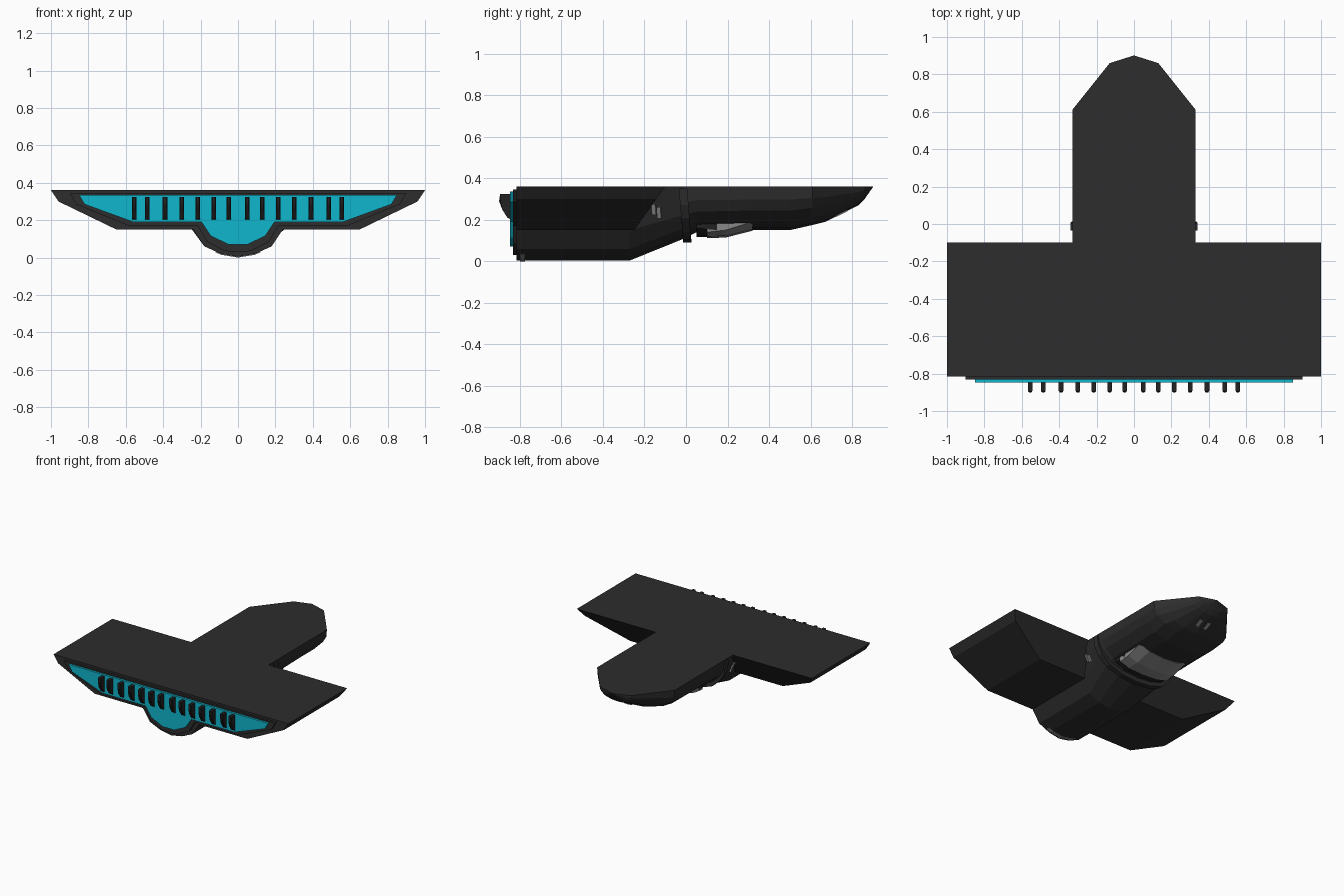
import bpy, bmesh, math
from mathutils import Vector

if "Cube" in bpy.data.objects:
    bpy.data.objects.remove(bpy.data.objects["Cube"])

TOP = 0.36


def material(name, rgb):
    m = bpy.data.materials.new(name)
    m.diffuse_color = (*rgb, 1)
    m.use_nodes = True
    m.node_tree.nodes["Principled BSDF"].inputs["Base Color"].default_value = m.diffuse_color
    return m


CHARCOAL = material("charcoal", (0.026, 0.026, 0.026))
BLACK = material("soft black", (0.016, 0.016, 0.016))
CYAN = material("cyan", (0.005, 0.47, 0.61))
GREY = material("mid grey", (0.25, 0.25, 0.25))


def finish(bm, name, mat):
    bmesh.ops.recalc_face_normals(bm, faces=bm.faces)
    me = bpy.data.meshes.new(name)
    bm.to_mesh(me)
    bm.free()
    me.materials.append(mat)
    ob = bpy.data.objects.new(name, me)
    bpy.context.collection.objects.link(ob)
    return ob


def loft(name, rings, mat):
    """Skin a list of equal-length closed rings and cap both ends."""
    bm = bmesh.new()
    vs = [[bm.verts.new(p) for p in r] for r in rings]
    n = len(vs[0])
    for a, b in zip(vs, vs[1:]):
        for i in range(n):
            j = (i + 1) % n
            bm.faces.new((a[i], a[j], b[j], b[i]))
    bm.faces.new(vs[0])
    bm.faces.new(vs[-1])
    return finish(bm, name, mat)


def mirrored(half):
    """Half outline from the outer top to the centre -> full outline."""
    return half + [(-x, z) for x, z in reversed(half) if x > 1e-6]


def ring(half, y):
    return [(x, y, z) for x, z in mirrored(half)]


def extrude(name, half, y0, y1, mat):
    return loft(name, [ring(half, y0), ring(half, y1)], mat)


def plate(name, loc, size, normal, mat):
    """Thin plate lying on a surface with the given normal."""
    bm = bmesh.new()
    bmesh.ops.create_cube(bm, size=1)
    bmesh.ops.scale(bm, vec=size, verts=bm.verts)
    ob = finish(bm, name, mat)
    ob.location = loc
    ob.rotation_euler = Vector(normal).to_track_quat('Z', 'Y').to_euler()
    return ob


# wide nozzle: flat top, bevelled ends, sloping back
wing = [(1.0, TOP), (0.96, 0.30), (0.65, 0.15), (0.2, 0.15)]
back = [(x, -0.10 - (TOP - z) * 0.71, z) for x, z in mirrored(wing)]
loft("nozzle_wing", [ring(wing, -0.815), back], CHARCOAL)

# keel, neck and body in one skin
keel = [(0.33, TOP), (0.275, 0.26), (0.24, 0.15), (0.18, 0.06), (0.09, 0.02), (0, 0.004)]
SECTION = [(1, 0), (0.985, 0.3), (0.9, 0.55), (0.7, 0.8), (0.38, 0.95), (0, 1)]


def body(w, d, top=TOP):
    return [(u * w, top - v * d) for u, v in SECTION]


stations = [(-0.02, 0.33, 0.255), (0.05, 0.33, 0.22), (0.32, 0.33, 0.21), (0.50, 0.33, 0.21),
            (0.61, 0.33, 0.185), (0.67, 0.282, 0.17), (0.83, 0.154, 0.09),
            (0.86, 0.13, 0.06), (0.90, 0.004, 0.003)]
rings = [ring(keel, -0.815), ring(keel, -0.27)]
rings += [ring(body(w, d), y) for y, w, d in stations]
loft("keel_and_body", rings, CHARCOAL)

# collar round the neck
collar = body(0.34, 0.26, 0.35)
loft("neck_collar", [[(x, y + 0.08 * (TOP - z), z) for x, y, z in ring(collar, yy)]
                     for yy in (-0.035, 0.005)], CHARCOAL)

# front flange and coloured intake plate
flange = [(0.90, 0.345), (0.865, 0.285), (0.585, 0.17), (0.215, 0.17),
          (0.165, 0.085), (0.07, 0.035), (0, 0.03)]
extrude("intake_flange", flange, -0.832, -0.81, CHARCOAL)
intake = [(0.85, 0.335), (0.82, 0.285), (0.56, 0.19), (0.195, 0.19),
          (0.145, 0.115), (0.05, 0.07), (0, 0.07)]
extrude("intake_plate", intake, -0.848, -0.83, CYAN)

# row of comb teeth across the intake
tooth = [(-0.84, 0.325), (-0.895, 0.325), (-0.90, 0.29), (-0.885, 0.25), (-0.86, 0.21), (-0.84, 0.20)]
for x in (0.05, 0.13, 0.215, 0.30, 0.39, 0.485, 0.555):
    for s in (-1, 1):
        loft("comb_tooth", [[(s * x + dx, y if abs(dx) < 0.01 else max(y, -0.892), z) for y, z in tooth]
                            for dx in (-0.0125, -0.007, 0.007, 0.0125)], BLACK)

# release pad under the body: dark front wedge and grey sloping rear
def pad(y, z_low, z_side):
    return ring([(0.21, 0.23), (0.21, z_side), (0.13, z_low + 0.008), (0, z_low)], y)


loft("release_pad_front", [pad(0.05, 0.118, 0.16), pad(0.15, 0.115, 0.15)], BLACK)
loft("release_pad", [pad(0.10, 0.112, 0.14), pad(0.19, 0.114, 0.15), pad(0.32, 0.147, 0.19)], GREY)

# small grey inlays on neck, tail and keel
for s in (-1, 1):
    for y, z in ((-0.155, 0.25), (-0.13, 0.235)):
        x = 0.297 + 0.24 * (y + 0.15) + 0.35 * (z - 0.25)
        plate("neck_inlay", (s * x, y, z), (0.02, 0.055, 0.012), (s, -0.24, -0.35), GREY)
    plate("tail_slot", (s * 0.035, 0.75, 0.232), (0.025, 0.06, 0.009), (0, 0.45, -0.9), GREY)
extrude("keel_strip", [(0.12, 0.06), (0.12, 0.028), (0.09, 0.015), (0, 0.0)], -0.80, -0.775, GREY)
